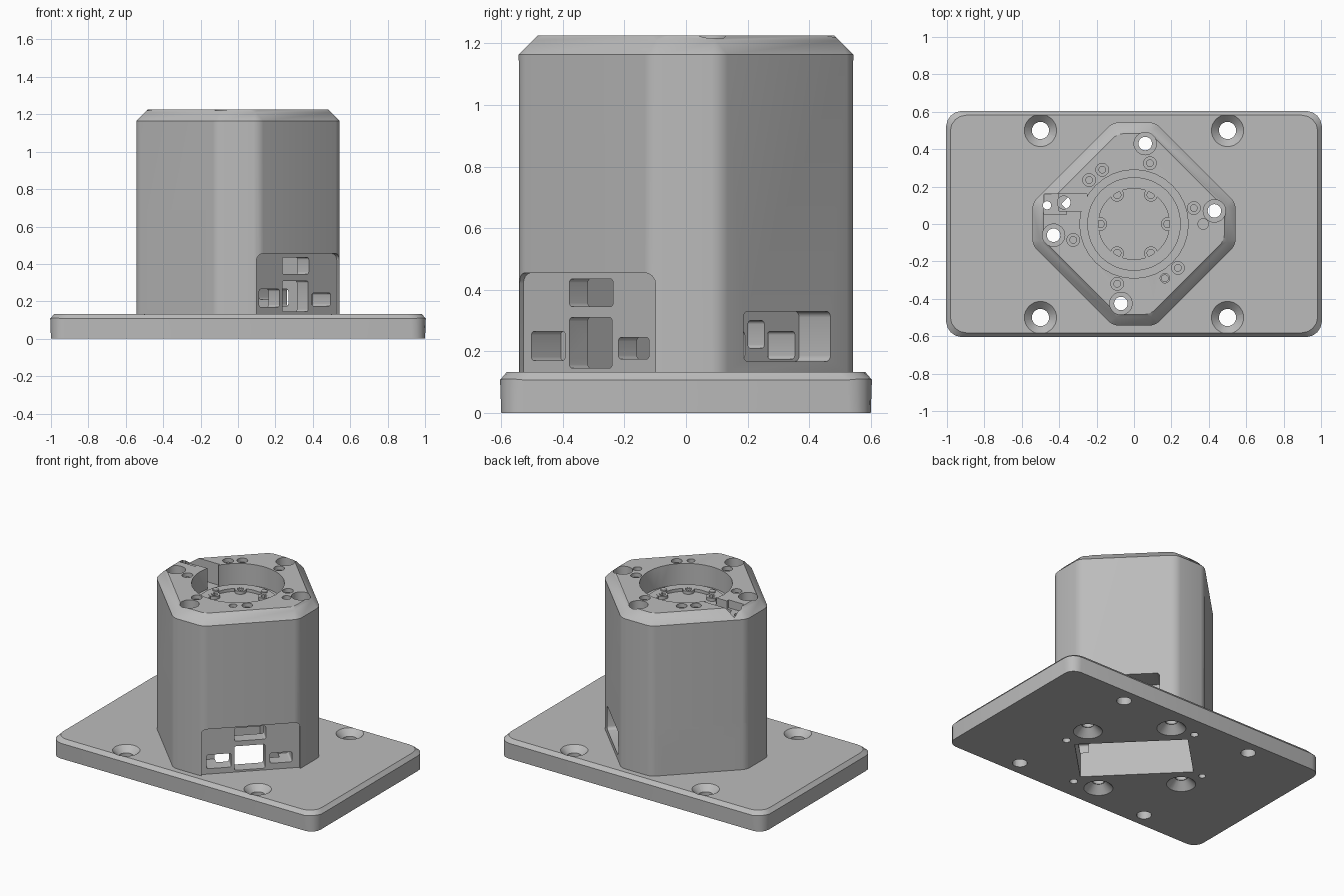
import bpy, bmesh, math
from mathutils import Matrix, Vector

if "Cube" in bpy.data.objects:
    bpy.data.objects.remove(bpy.data.objects["Cube"], do_unlink=True)

grey = bpy.data.materials.new("machined_grey")
grey.use_nodes = True
colour = (0.5, 0.5, 0.5, 1)
grey.diffuse_color = colour
grey.node_tree.nodes["Principled BSDF"].inputs["Base Color"].default_value = colour


def make(name, bm):
    bmesh.ops.recalc_face_normals(bm, faces=bm.faces)
    mesh = bpy.data.meshes.new(name)
    bm.to_mesh(mesh)
    bm.free()
    mesh.materials.append(grey)
    obj = bpy.data.objects.new(name, mesh)
    bpy.context.collection.objects.link(obj)
    return obj


def loft(name, rings, round_edges):
    """Stack closed rings of points and round the upright edges."""
    bm = bmesh.new()
    rows = [[bm.verts.new(p) for p in ring] for ring in rings]
    n = len(rows[0])
    bm.faces.new(rows[0][::-1])
    bm.faces.new(rows[-1])
    for low, high in zip(rows, rows[1:]):
        for i in range(n):
            j = (i + 1) % n
            bm.faces.new((low[i], low[j], high[j], high[i]))
    upright = [e for e in bm.edges if abs(e.verts[0].co.z - e.verts[1].co.z) > 1e-4]
    bmesh.ops.bevel(bm, geom=upright, offset=round_edges, segments=4,
                    profile=0.5, affect='EDGES')
    return make(name, bm)


def cone(name, x, y, z0, z1, r0, r1=None, sides=32):
    bm = bmesh.new()
    bmesh.ops.create_cone(bm, cap_ends=True, segments=sides, radius1=r0,
                          radius2=r0 if r1 is None else r1, depth=z1 - z0,
                          matrix=Matrix.Translation((x, y, (z0 + z1) / 2)))
    return make(name, bm)


def wall_box(angle, t, z, d, corner=0.012):
    """Box on a wall facing the angle: t runs along it, d outward from the axis."""
    bm = bmesh.new()
    bmesh.ops.create_cube(bm, size=1)
    size = Vector((d[1] - d[0], t[1] - t[0], z[1] - z[0]))
    middle = Vector((sum(d) / 2, sum(t) / 2, sum(z) / 2))
    for v in bm.verts:
        v.co = Vector(a * b for a, b in zip(v.co, size)) + middle
    along = [e for e in bm.edges if abs(e.verts[0].co.x - e.verts[1].co.x) > 1e-4]
    if corner:
        bmesh.ops.bevel(bm, geom=along, offset=corner, segments=4,
                        profile=0.5, affect='EDGES')
    bm.transform(Matrix.Rotation(math.radians(angle), 4, 'Z'))
    return make("cutter", bm)


def carve(target, cutters):
    for cutter in cutters:
        cutter.hide_render = True
        mod = target.modifiers.new("cut", 'BOOLEAN')
        mod.operation = 'DIFFERENCE'
        mod.solver = 'EXACT'
        mod.object = cutter
        bpy.context.view_layer.objects.active = target
        bpy.ops.object.modifier_apply(modifier=mod.name)
        bpy.data.objects.remove(cutter, do_unlink=True)


def drill(x, y, z0, z1, r0, r1=None):
    return cone("cutter", x, y, z0, z1, r0, r1)


def plate_ring(z, e):
    a, b = 1 - e, 0.6 - e
    return [(a, -b, z), (a, b, z), (-a, b, z), (-a, -b, z)]


def tower_ring(z, e):
    a, b = 0.543 - e, 0.113 - 0.414 * e
    return [(x, y, z) for x, y in ((a, -b), (a, b), (b, a), (-b, a),
                                   (-a, b), (-a, -b), (-b, -a), (b, -a))]


bolts = [(0.06, 0.43), (0.43, 0.07), (-0.43, -0.06), (-0.07, -0.425)]
cable_hole = (-0.465, 0.1)
top = 1.225
floor = 1.08

# Base plate with countersunk mounting holes and a central opening
plate = loft("base_plate", [plate_ring(0, 0), plate_ring(0.115, 0),
                            plate_ring(0.133, 0.018)], 0.07)
cuts = [wall_box(45, (-0.35, 0.35), (-0.1, 0.3), (-0.2, 0.2), 0)]
for x in (-0.5, 0.5):
    for y in (-0.5, 0.5):
        cuts += [drill(x, y, -0.1, 0.3, 0.046),
                 drill(x, y, 0.083, 0.143, 0.036, 0.096)]
for x, y in bolts:
    cuts += [drill(x, y, -0.1, 0.3, 0.036), drill(x, y, -0.01, 0.05, 0.1, 0.04)]
for x, y in [(0.46, -0.1), (-0.1, 0.46), (0.1, -0.46)]:
    cuts.append(drill(x, y, -0.1, 0.06, 0.025))
cuts.append(drill(*cable_hole, -0.1, 0.3, 0.022))
carve(plate, cuts)

# Eight-sided tower with a stepped chamfer at the top
tower = loft("tower", [tower_ring(0.133, 0), tower_ring(1.165, 0),
                       tower_ring(1.21, 0.045), tower_ring(top, 0.06)], 0.03)
cuts = [wall_box(45, (-0.35, 0.35), (0.0, 0.5), (-0.2, 0.2), 0),
        drill(0, 0, floor, 1.4, 0.29), drill(0, 0, top - 0.012, top + 0.01, 0.278, 0.3)]

# Connector panels on the front-left and back-right walls
upper = ((-0.1, 0.1), (0.345, 0.435))
panels = {-45: [upper, ((-0.275, -0.12), (0.17, 0.265)),
                ((-0.1, 0.095), (0.145, 0.31)), ((0.125, 0.265), (0.175, 0.245))],
          135: [upper, ((-0.23, -0.035), (0.145, 0.31)), ((0.015, 0.21), (0.145, 0.31))]}
for angle, windows in panels.items():
    cuts.append(wall_box(angle, (-0.312, 0.312), (0.02, 0.455), (0.435, 0.6), 0.035))
    for t, z in windows:
        cuts.append(wall_box(angle, t, z, (0.3, 0.6)))

# Deep recesses with small ports on the other two walls
ports = [((-0.18, -0.05), (0.175, 0.265)), ((-0.035, 0.04), (0.21, 0.3)),
         ((0.055, 0.18), (0.175, 0.265))]
for angle, height in ((225, 0.455), (45, 0.33)):
    cuts.append(wall_box(angle, (-0.2, 0.2), (0.167, height), (0.32, 0.6), 0.02))
    for t, z in ports:
        cuts.append(wall_box(angle, t, z, (0.1, 0.4)))
cuts.append(wall_box(225, (-0.16, -0.015), (0.35, 0.44), (0.15, 0.4)))

# Bolt holes, rim screws and the cable channel
for x, y in bolts:
    cuts += [drill(x, y, 0, 1.4, 0.036), drill(x, y, 1.12, 1.4, 0.06)]
screws = [(0.085, 0.325), (0.32, 0.085), (0.235, -0.235), (0.165, -0.29),
          (-0.09, -0.32), (-0.325, -0.085), (-0.24, 0.235), (-0.17, 0.29)]
for x, y in screws:
    cuts.append(drill(x, y, top - 0.05, 1.4, 0.034 if abs(x) != 0.165 else 0.025))
cuts += [drill(0.37, 0, top - 0.04, 1.4, 0.028), drill(*cable_hole, 0, 1.4, 0.022),
         drill(-0.375, 0.115, 0.4, 1.4, 0.035),
         wall_box(180, (-0.16, -0.07), (floor, 1.4), (0.25, 0.40), 0),
         wall_box(180, (-0.16, -0.05), (1.17, 1.4), (0.36, 0.48), 0)]
carve(tower, cuts)

# Rim screw heads
parts = [plate, tower]
for x, y in screws:
    parts.append(cone("rim_screw", x, y, top - 0.06, top - 0.02, 0.02))

# Output flange: a disc with a dished middle, round pads and a screw circle
flange = cone("output_flange", 0, 0, floor - 0.04, floor + 0.02, 0.25, sides=64)
carve(flange, [cone("cutter", 0, 0, floor - 0.015, floor + 0.1, 0.19, sides=48)])
parts += [flange, cone("flange_hub", 0, 0, floor - 0.03, floor, 0.066)]


def polar(radius, degrees):
    a = math.radians(degrees)
    return radius * math.cos(a), radius * math.sin(a)


for k in range(6):
    x, y = polar(0.18, 60 * k)
    boss = cone("flange_boss", x, y, floor - 0.03, floor + 0.021, 0.036)
    carve(boss, [drill(x, y, floor, floor + 0.1, 0.02)])
    x, y = polar(0.135, 60 * k + 30)
    pad = cone("flange_pad", x, y, floor - 0.03, floor - 0.004, 0.055)
    parts += [boss, pad]
for k in range(4):
    parts.append(cone("flange_screw", *polar(0.215, 75 + 90 * k), floor, floor + 0.028, 0.02))

bpy.ops.object.select_all(action='DESELECT')
for obj in parts:
    obj.select_set(True)
bpy.context.view_layer.objects.active = tower
bpy.ops.object.shade_smooth_by_angle(angle=math.radians(32))
